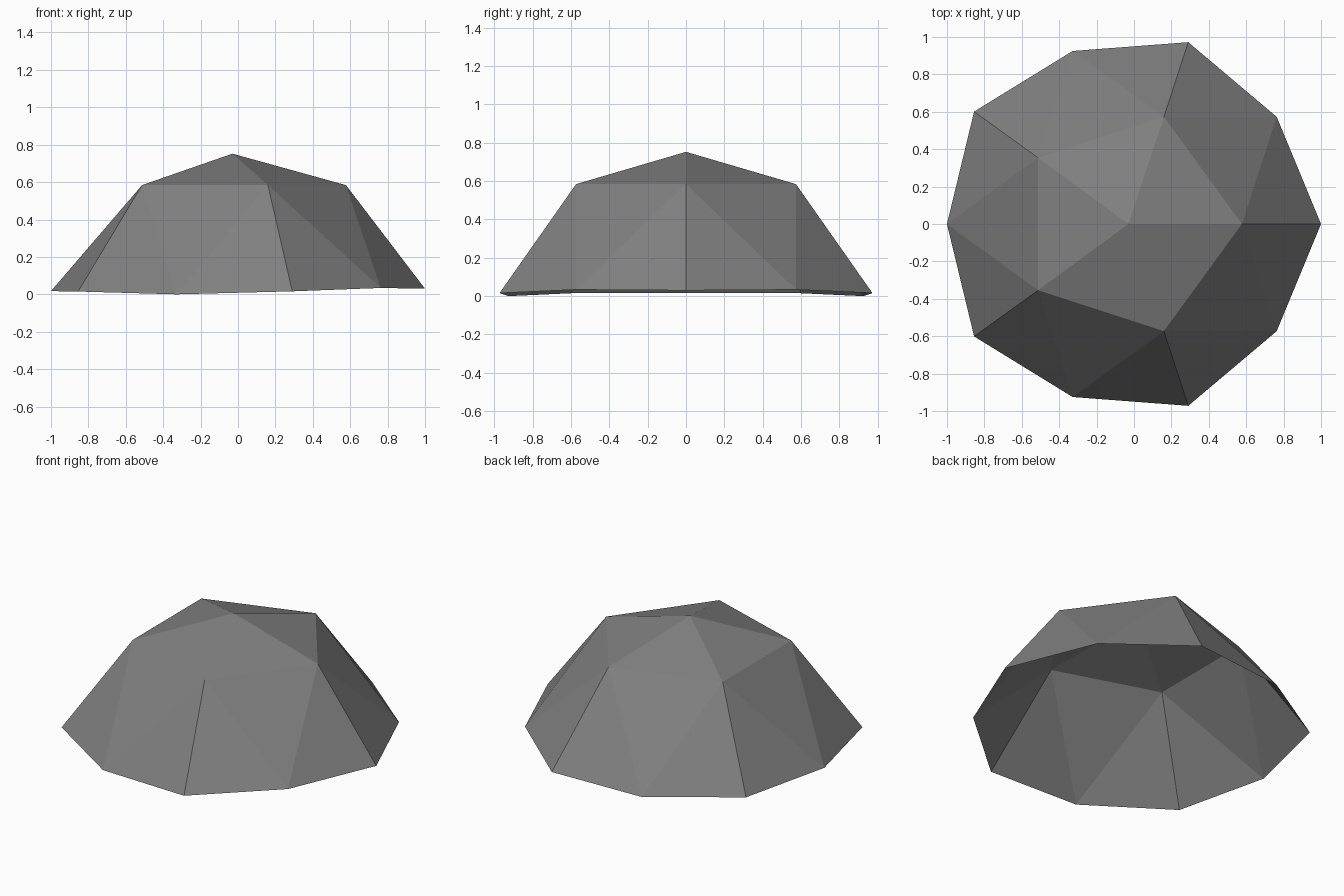
import bpy
import bmesh

# Remove the default object
cube = bpy.data.objects.get("Cube")
if cube:
    bpy.data.objects.remove(cube, do_unlink=True)

# Single matte grey
grey = bpy.data.materials.new("dome_grey")
grey.use_nodes = True
colour = (0.216, 0.216, 0.216, 1)
grey.diffuse_color = colour
grey.node_tree.nodes["Principled BSDF"].inputs["Base Color"].default_value = colour


def full_ring(half):
    """Mirror a half ring (y >= 0) across the x axis, in anticlockwise order."""
    other = [(x, -y, z) for x, y, z in reversed(half) if y > 0]
    return half + other


# Slightly irregular geodesic dome: apex, upper ring of 5, base ring of 10
apex_point = (-0.03, 0, 0.752)
upper_half = [(0.577, 0, 0.584), (0.16, 0.573, 0.584), (-0.513, 0.354, 0.584)]
base_half = [(1, 0, 0.03), (0.763, 0.573, 0.034), (0.29, 0.972, 0.016),
             (-0.328, 0.925, 0), (-0.855, 0.601, 0.015), (-1, 0, 0.017)]

bm = bmesh.new()
apex = bm.verts.new(apex_point)
upper = [bm.verts.new(p) for p in full_ring(upper_half)]
base = [bm.verts.new(p) for p in full_ring(base_half)]

# Each sector has one cap triangle and three side triangles; the bottom is open
for i, a in enumerate(upper):
    b = upper[(i + 1) % len(upper)]
    p, q, r = (base[(2 * i + k) % len(base)] for k in range(3))
    for tri in ((apex, a, b), (a, p, q), (a, q, b), (b, q, r)):
        bm.faces.new(tri)

mesh = bpy.data.meshes.new("dome_shell")
bm.to_mesh(mesh)
bm.free()
mesh.materials.append(grey)
dome = bpy.data.objects.new("dome_shell", mesh)
bpy.context.collection.objects.link(dome)
